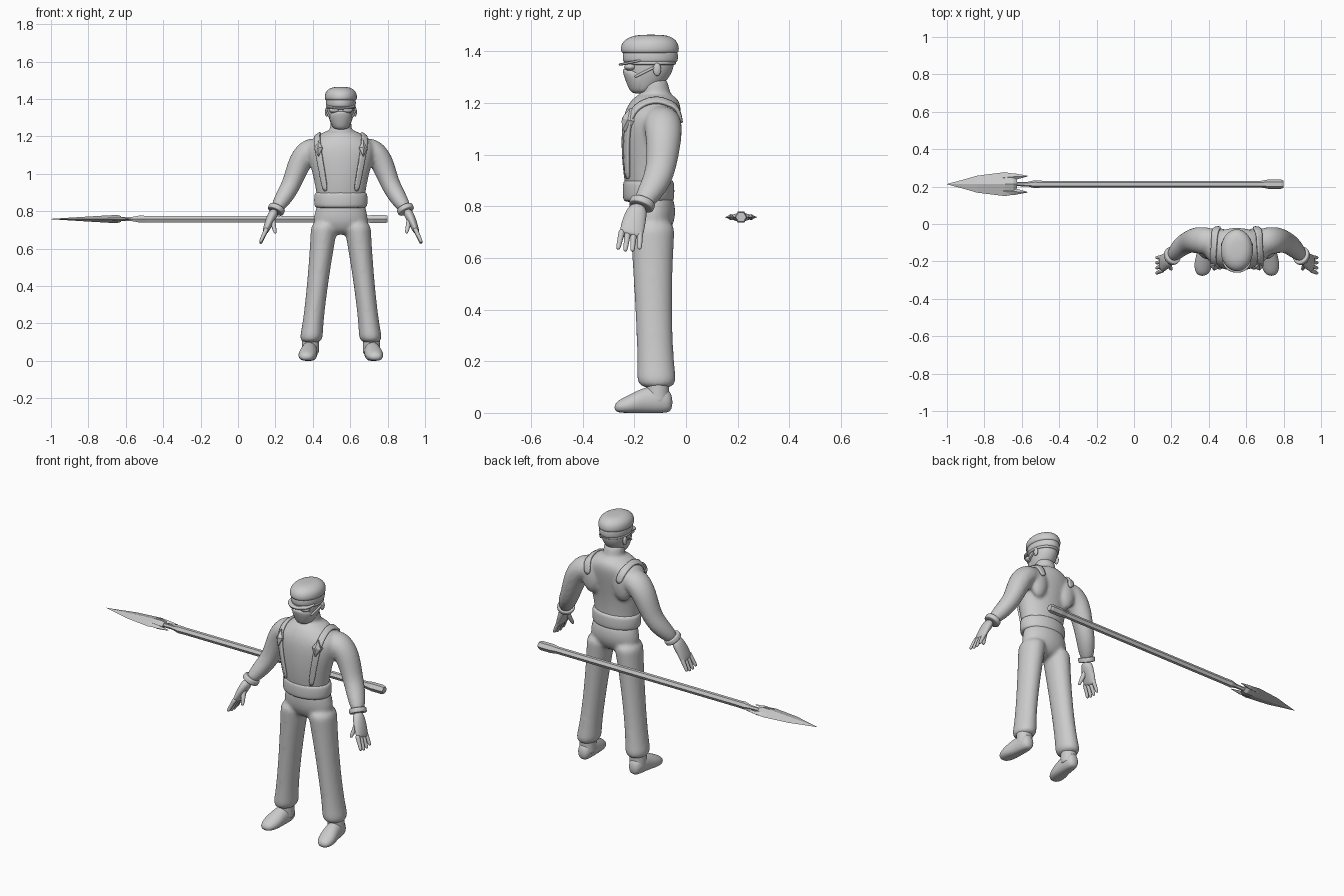
import bpy, bmesh, math
from mathutils import Vector

default_cube = bpy.data.objects.get("Cube")
if default_cube:
    bpy.data.objects.remove(default_cube)

FIGURE_X = 0.55                       # the figure stands beside the origin
X, Y, Z = Vector((1, 0, 0)), Vector((0, 1, 0)), Vector((0, 0, 1))
SIDES = (1, -1)

grey = bpy.data.materials.new("light_grey")
grey.use_nodes = True
grey.diffuse_color = (.6, .6, .6, 1)
shader = grey.node_tree.nodes["Principled BSDF"]
shader.inputs["Base Color"].default_value = grey.diffuse_color


def loft(mesh, rings, ref=X, axis=None, sides=12, soft=True):
    """Skin elliptical rings (x, y, z, a, b); radius a lies along ref."""
    points = [Vector(ring[:3]) for ring in rings]
    # make up for the shrinkage of subdivision
    grow = 6 / (4 + 2 * math.cos(math.tau / sides)) if soft else 1
    loops = []
    for i, (point, ring) in enumerate(zip(points, rings)):
        following = points[min(i + 1, len(points) - 1)]
        previous = points[max(i - 1, 0)]
        tangent = (axis or following - previous).normalized()
        u = (ref - tangent * ref.dot(tangent)).normalized() * ring[3] * grow
        v = tangent.cross(u).normalized() * ring[4] * grow
        angles = [math.tau * k / sides for k in range(sides)]
        loops.append([mesh.verts.new(point + u * math.cos(angle) + v * math.sin(angle))
                      for angle in angles])
    for lower, upper in zip(loops, loops[1:]):
        for k in range(sides):
            mesh.faces.new((lower[k - 1], lower[k], upper[k], upper[k - 1]))
    mesh.faces.new(loops[0][::-1])
    mesh.faces.new(loops[-1])


def finish(name, mesh, x=FIGURE_X, soft=True, mirror=False, blend=False):
    """Turn the mesh into an object with its modifiers."""
    bmesh.ops.recalc_face_normals(mesh, faces=mesh.faces)
    data = bpy.data.meshes.new(name)
    mesh.to_mesh(data)
    mesh.free()
    data.materials.append(grey)
    data.polygons.foreach_set("use_smooth", [soft] * len(data.polygons))
    obj = bpy.data.objects.new(name, data)
    obj.location.x = x
    bpy.context.collection.objects.link(obj)
    if mirror:
        obj.modifiers.new("mirror", 'MIRROR')
    if soft:
        rounding = obj.modifiers.new("rounding", 'SUBSURF')
        rounding.levels = rounding.render_levels = 2
    if blend:
        remesh = obj.modifiers.new("blend", 'REMESH')
        remesh.mode = 'VOXEL'
        remesh.voxel_size = .01
        remesh.use_smooth_shade = True
        relax = obj.modifiers.new("relax", 'SMOOTH')
        relax.iterations = 6
    return obj


def part(name, rings, ref=X, axis=None, sides=12, **options):
    mesh = bmesh.new()
    loft(mesh, rings, ref, axis, sides, options.get("soft", True))
    return finish(name, mesh, **options)


def upright(rows):
    """Rows of (height, y, half width, half depth) on the centre plane."""
    return [(0, y, z, width, depth) for z, y, width, depth in rows]


def flip(rings, side):
    return [(side * x, *rest) for x, *rest in rings]


def taper(start, end, thick, thin, steps=4):
    """Straight round limb, thinner towards its end."""
    start, end = Vector(start), Vector(end)
    rings = []
    for i in range(steps + 1):
        t = i / steps
        radius = thick + (thin - thick) * t
        rings.append((*start.lerp(end, t), radius, radius))
    return rings


def roll(centre, width, depth, height, axis=Z):
    """Band with rounded edges around an axis."""
    rings = []
    for offset, scale in ((-.5, .9), (-.4, 1), (.4, 1), (.5, .9)):
        point = Vector(centre) + axis.normalized() * offset * height
        rings.append((*point, width * scale, depth * scale))
    return rings


def ball(centre, width, depth, height, axis=Z, steps=6):
    """Ellipsoid built from rings along an axis."""
    rings = []
    for i in range(steps + 1):
        angle = math.pi * (i + .3) / (steps + .6)
        point = Vector(centre) - axis * height * math.cos(angle)
        rings.append((*point, width * math.sin(angle), depth * math.sin(angle)))
    return rings


# Upper body: torso, neck, chest muscles and arms blended into one skin
torso = upright([(.8, -.14, .12, .08), (.9, -.15, .13, .09), (1, -.15, .15, .1),
                 (1.1, -.14, .18, .11), (1.16, -.13, .18, .11), (1.2, -.12, .13, .1),
                 (1.24, -.12, .07, .07)])
arm = [(.09, -.1, 1.13, .065, .06), (.17, -.09, 1.13, .075, .07), (.22, -.085, 1.07, .07, .065),
       (.26, -.095, .95, .058, .05), (.3, -.12, .88, .056, .05), (.36, -.185, .79, .034, .03)]
mesh = bmesh.new()
loft(mesh, torso, axis=Z)
loft(mesh, taper((0, -.11, 1.2), (0, -.13, 1.3), .06, .055), axis=Z)
for side in SIDES:
    loft(mesh, flip(arm, side), ref=Y)
    loft(mesh, ball((side * .1, -.06, 1.1), .06, .04, .1), axis=Z)
upper_body = finish("upper_body", mesh, blend=True)

# Trousers: hips and flared legs blended together
hips = upright([(.87, -.14, .12, .08), (.8, -.13, .137, .09), (.74, -.13, .15, .088),
                (.67, -.13, .11, .05)])
leg_steps = 10
leg = []
for i in range(leg_steps + 1):
    t = i / leg_steps
    radius = .054 + .03 * (t - .8) ** 2 + .009 * t ** 8
    leg.append((.085 + .077 * t, -.13 + .018 * t * t, .75 - .66 * t, radius, radius + .015))
mesh = bmesh.new()
loft(mesh, hips, axis=Z)
for side in SIDES:
    loft(mesh, flip(leg, side), axis=Z)
finish("trousers", mesh, blend=True)

# Rolled waistband
part("waistband", roll((0, -.145, .86), .143, .1, .09), axis=Z)

# Shoes, turned slightly outward, with flat soles
shoe = [(.164, -.05, .04, .03, .04), (.165, -.1, .05, .042, .06), (.17, -.16, .045, .044, .055),
        (.18, -.22, .03, .052, .04), (.185, -.28, .02, .03, .02)]
mesh = bmesh.new()
loft(mesh, shoe, axis=-Y)
loft(mesh, taper((.163, -.11, .03), (.163, -.11, .13), .045, .045), axis=Z)
for vert in mesh.verts:
    vert.co.z = max(vert.co.z, 0)
finish("shoes", mesh, mirror=True)

# Glove cuffs
part("glove_cuffs", roll((.345, -.17, .81), .05, .046, .03, Vector((.5, -.4, -1))), ref=Y, mirror=True)

# Hands: palm, four fingers and thumb
mesh = bmesh.new()
loft(mesh, [(.35, -.18, .81, .034, .028), (.38, -.2, .75, .045, .024), (.4, -.21, .7, .047, .018),
            (.406, -.215, .685, .04, .013)], ref=Y)
for spread in (-1.5, -.5, .5, 1.5):
    knuckle = (.395, -.212 + spread * .023, .71)
    fingertip = (.432, -.222 + spread * .028, .62 + .008 * abs(spread))
    loft(mesh, taper(knuckle, fingertip, .013, .008), ref=Y, sides=8)
loft(mesh, taper((.37, -.2, .77), (.35, -.245, .68), .017, .008), ref=Y, sides=8)
finish("hands", mesh, mirror=True)

# Head, ears, mask and goggles
part("head", upright([(1.237, -.17, .03, .025), (1.25, -.16, .046, .05), (1.285, -.15, .06, .074),
                      (1.33, -.14, .073, .094), (1.4, -.137, .075, .095)]), axis=Z)
part("ears", ball((.076, -.112, 1.33), .016, .026, .01, X), ref=Y, axis=X, mirror=True)
part("face_mask", upright([(1.236, -.18, .025, .025), (1.25, -.178, .044, .042), (1.3, -.174, .063, .065),
                           (1.325, -.19, .056, .056), (1.335, -.215, .02, .028)]), axis=Z)
part("mask_straps", taper((.06, -.2, 1.3), (.078, -.12, 1.34), .005, .005), mirror=True)
part("goggles", ball((.034, -.215, 1.34), .03, .016, .025, Y), axis=Y, mirror=True)
part("brow_band", roll((0, -.14, 1.355), .08, .102, .016), axis=Z)

# Flat cap: band, crown and visor
part("cap_band", roll((0, -.138, 1.38), .08, .107, .05), axis=Z)
part("cap_crown", upright([(1.388, -.14, .078, .104), (1.4, -.14, .087, .114), (1.435, -.14, .085, .11),
                           (1.458, -.137, .06, .08), (1.465, -.135, .03, .04)]), axis=Z)
visor_axis = Vector((0, -.2, 1))
part("cap_visor", roll((0, -.195, 1.361), .077, .067, .01, visor_axis), axis=visor_axis)

# Shoulder straps wrapped onto the upper body
strap_path = [(.1, -.02, 1.12), (.115, -.05, 1.19), (.12, -.11, 1.215), (.12, -.17, 1.19),
              (.118, -.22, 1.13), (.105, -.24, 1), (.09, -.24, .9)]
mesh = bmesh.new()
rungs = [[mesh.verts.new((x + edge * .019, y, z)) for edge in SIDES] for x, y, z in strap_path]
for (a, b), (c, d) in zip(rungs, rungs[1:]):
    mesh.faces.new((a, b, d, c))
straps = finish("shoulder_straps", mesh, mirror=True)
wrap = straps.modifiers.new("wrap", 'SHRINKWRAP')
wrap.target = upper_body
wrap.wrap_mode = 'ABOVE_SURFACE'
wrap.offset = .006
thickness = straps.modifiers.new("thickness", 'SOLIDIFY')
thickness.thickness = .012
thickness.offset = 0

# Diamond badges on the straps
part("diamond_badges", [(.118, -.2, 1.13, .024, .046), (.12, -.232, 1.137, .024, .046),
                        (.122, -.246, 1.14, .005, .01)],
     axis=Vector((.3, -1, .35)), sides=4, soft=False, mirror=True)


def along_spear(rows):
    """Rows of (x, y offset, half width, half height) along the spear line."""
    return [(x, .213 + y, .758, width, height) for x, y, width, height in rows]


# Spear: six-sided shaft with socket and butt
shaft = along_spear([(-.66, 0, .01, .012), (-.57, 0, .012, .012), (-.53, 0, .021, .021),
                     (-.49, 0, .018, .02), (.68, 0, .018, .02), (.72, 0, .025, .025),
                     (.785, 0, .025, .025), (.8, 0, .02, .02)])
part("spear_shaft", shaft, ref=Y, sides=6, x=0, soft=False)

# Spear blade: diamond section with two swept-back barbs
blade = along_spear([(-1, 0, .001, .001), (-.92, 0, .022, .006), (-.84, 0, .045, .011),
                     (-.69, 0, .064, .02), (-.645, 0, .056, .021), (-.625, 0, .02, .016)])
mesh = bmesh.new()
loft(mesh, blade, ref=Y, sides=4, soft=False)
for side in SIDES:
    barb = along_spear([(-.7, side * .035, .02, .01), (-.64, side * .04, .018, .012),
                        (-.57, side * .043, .002, .002)])
    loft(mesh, barb, ref=Y, sides=4, soft=False)
finish("spear_blade", mesh, x=0, soft=False)
